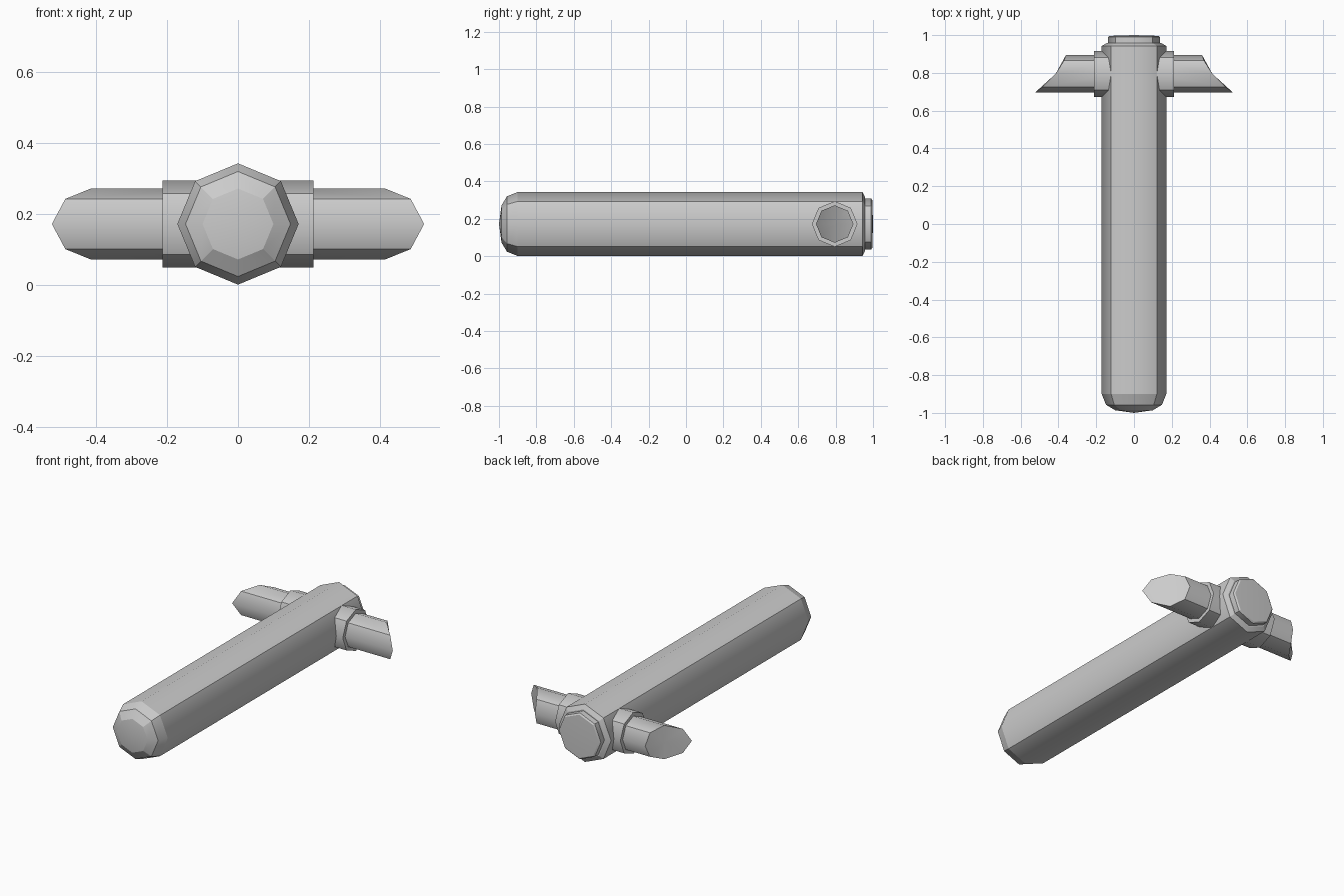
import bpy, bmesh
from math import sin, cos, tau, radians

if "Cube" in bpy.data.objects:
    bpy.data.objects.remove(bpy.data.objects["Cube"])

CZ = 0.172    # height of the centre line
ARM_Y = 0.795  # position of the side arms along the body
SIDES = 8


def loft(name, rings, place, mirror=False):
    """Join octagon rings (distance, radius); a radius of 0 makes a point.
    place(a, b, t) puts section point (a, b) at distance t into the scene."""
    bm = bmesh.new()
    loops = []
    for t, r in rings:
        n = SIDES if r > 0 else 1
        loops.append([bm.verts.new(place(r * cos(tau * i / SIDES), r * sin(tau * i / SIDES), t))
                      for i in range(n)])
    soft = set()
    for lo, hi in zip(loops, loops[1:]):
        for i in range(SIDES):
            j = (i + 1) % SIDES
            quad = [lo[i % len(lo)], lo[j % len(lo)], hi[j % len(hi)], hi[i % len(hi)]]
            bm.faces.new(list(dict.fromkeys(quad)))
            # every second lengthwise edge is shaded smooth
            if i % 2 == 0 and len(lo) == len(hi):
                soft.add(bm.edges.get((quad[0], quad[3])))
    for end in (loops[0], loops[-1]):
        if len(end) > 1:
            bm.faces.new(end)
    bmesh.ops.recalc_face_normals(bm, faces=bm.faces)
    for f in bm.faces:
        f.smooth = True
    for e in bm.edges:
        e.smooth = e in soft or e.calc_face_angle(0) < radians(15)
    mesh = bpy.data.meshes.new(name)
    bm.to_mesh(mesh)
    bm.free()
    obj = bpy.data.objects.new(name, mesh)
    bpy.context.collection.objects.link(obj)
    if mirror:
        obj.modifiers.new("mirror", 'MIRROR').use_axis[0] = True
    return obj


def along_y(a, b, t):
    return (a, t, CZ + b)


def along_x(a, b, t):
    return (t, ARM_Y + a, CZ + b)


def slanted_tip(a, b, t):
    # the outer end sweeps forward in a slight curve
    if t > 0.3:
        t += -0.825 * a + 2.75 * a * a
    return (t, ARM_Y + a, CZ + b)


# long body with a rounded nose
loft("body", [(-1.0, 0), (-0.986, 0.10), (-0.957, 0.148), (-0.9, 0.171),
              (0.943, 0.171), (0.957, 0.145)], along_y)

# end cap at the back
loft("end_cap", [(0.945, 0.137), (0.99, 0.137), (0.996, 0.128), (1.0, 0)], along_y)

# collars and slanted side arms
loft("arm_collar", [(0.05, 0.122), (0.213, 0.122)], along_x, mirror=True)
loft("side_arm", [(0.1, 0.1), (0.415, 0.1), (0.415, 0)], slanted_tip, mirror=True)
